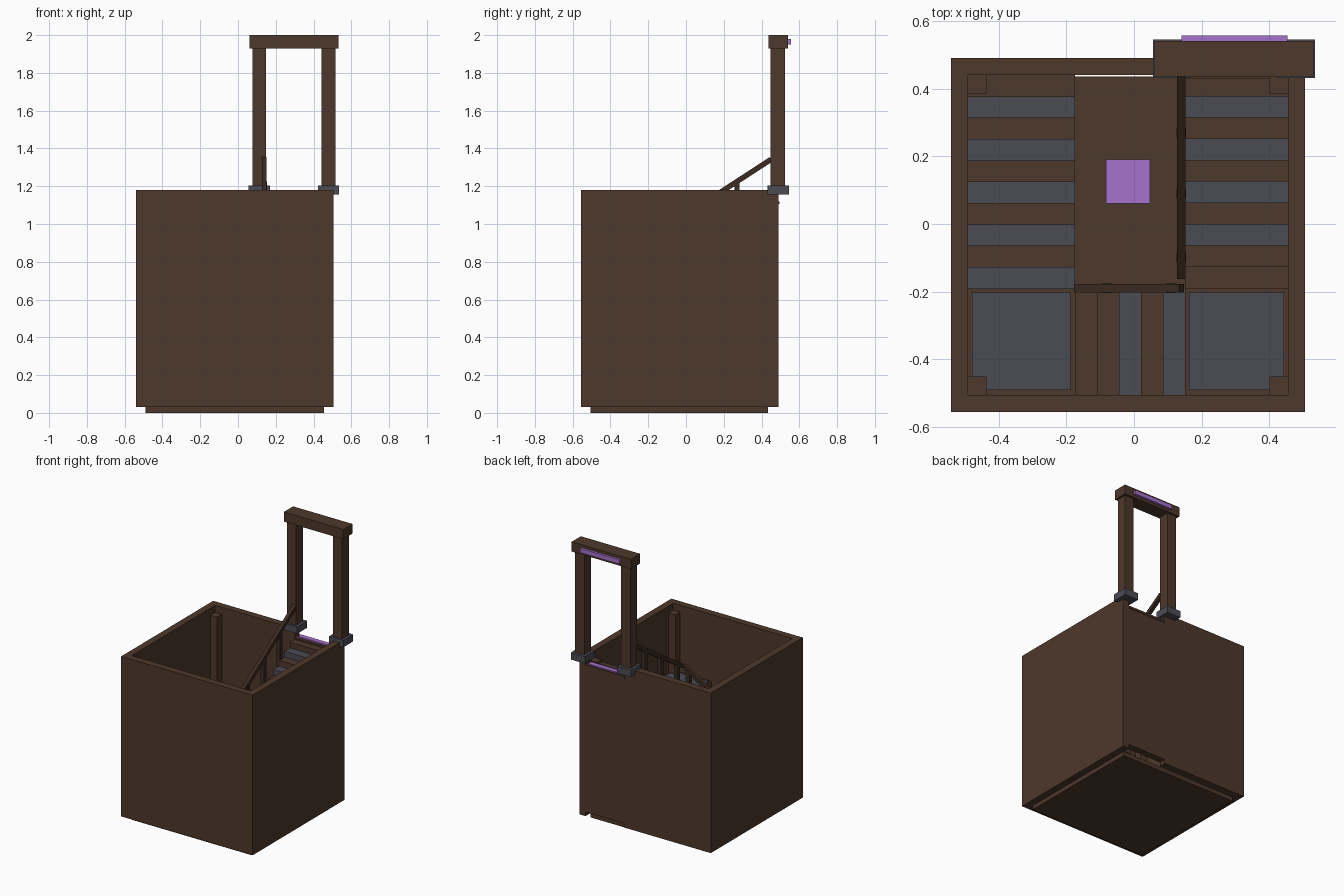
import bpy, math

if "Cube" in bpy.data.objects:
    bpy.data.objects.remove(bpy.data.objects["Cube"])


def material(name, rgb):
    m = bpy.data.materials.new(name)
    m.diffuse_color = (*rgb, 1)
    m.use_nodes = True
    m.node_tree.nodes["Principled BSDF"].inputs["Base Color"].default_value = m.diffuse_color
    return m


WOOD = material("brown wood", (0.076, 0.040, 0.024))
DARK = material("dark wood", (0.045, 0.025, 0.016))
STONE = material("grey stone", (0.070, 0.070, 0.088))
GLOW = material("purple glow", (0.39, 0.17, 0.62))


def box(name, x0, x1, y0, y1, z0, z1, mat, rot=(0, 0, 0)):
    bpy.ops.mesh.primitive_cube_add(
        size=1, location=((x0 + x1) / 2, (y0 + y1) / 2, (z0 + z1) / 2), rotation=rot)
    ob = bpy.context.object
    ob.name = name
    ob.scale = (x1 - x0, y1 - y0, z1 - z0)
    ob.data.materials.append(mat)
    return ob


# inner and outer limits of the shaft
XO0, XO1, YO0, YO1 = -0.54, 0.505, -0.555, 0.49
XI0, XI1, YI0, YI1 = -0.49, 0.455, -0.505, 0.44
CX0, CX1, CY = -0.175, 0.15, -0.19   # open well in the middle
ZB, ZT = 0.03, 1.18

# floor and walls, the back wall is lower at the doorway
box("floor", XI0, XI1, YI0, 0.435, 0, ZB, WOOD)
box("left_wall", XO0, XI0, YO0, YO1, ZB, ZT, WOOD)
box("right_wall", XI1, XO1, YO0, YO1, ZB, ZT, WOOD)
box("front_wall", XI0, XI1, YO0, YI0, ZB, ZT, WOOD)
box("back_wall", XI0, CX1 - 0.005, YI1, YO1, ZB, ZT, WOOD)
box("doorway_wall", CX1 - 0.005, XI1, YI1, YO1, 0.06, 1.105, WOOD)
box("doorway_sill", CX1 - 0.005, XI1, 0.43, 0.495, 1.105, 1.12, WOOD)
box("doorway_glow", 0.16, 0.44, 0.45, 0.485, 1.12, 1.128, GLOW)

# corner posts
P = 0.055
for x in (XI0, XI1 - P):
    for y in (YI0, YI1 - P):
        box("corner_post", x, x + P, y, y + P, ZB, 1.13, WOOD)

# stairs winding down: back right, across the front, then back left
RISE, THICK, TOP = 0.0412, 0.05, 1.11


def level(k):
    return TOP - RISE * k


def tread(name, x0, x1, y0, y1, k, mat):
    z = level(k)
    box(name, x0, x1, y0, y1, max(z - THICK, ZB), z, mat)


RUN = (YI1 - CY) / 10
for i in range(10):
    y = YI1 - i * RUN
    tread("right_step", CX1, XI1, y - RUN, y, i, STONE if i in (1, 3, 5, 7) else WOOD)
    y = CY + i * RUN
    tread("left_step", XI0, CX0, y, y + RUN, 17 + i, WOOD if i % 2 else STONE)
w = (CX1 - CX0) / 5
for i in range(5):
    x = CX1 - i * w
    tread("front_step", x - w, x, YI0, CY, 11 + i, STONE if i in (0, 2) else WOOD)

# landings with stone inlay
for x0, x1, k in ((CX1, XI1, 10), (XI0, CX0, 16)):
    tread("landing", x0, x1, YI0, CY, k, WOOD)
    z = level(k)
    box("landing_inlay", x0 + 0.012, x1 - 0.012, YI0 + 0.014, CY - 0.012, z, z + 0.006, STONE)

# sloping handrails with posts
SLOPE = 0.65
ANG = math.atan(SLOPE)


def rail_z(y):
    return 1.342 + SLOPE * (y - 0.45)


ya, yb = -0.155, 0.45
ym, zm = (ya + yb) / 2, rail_z((ya + yb) / 2)
h = (yb - ya) / math.cos(ANG) / 2
box("side_handrail", 0.127, 0.152, ym - h, ym + h, zm - 0.014, zm + 0.014, DARK, (ANG, 0, 0))
for y in (0.27, 0.09, -0.10):
    k = int((YI1 - y) / RUN)
    box("side_rail_post", 0.126, 0.154, y - 0.014, y + 0.014, level(k) - THICK, rail_z(y), DARK)

xa, xb = -0.17, 0.14
xm, zm = (xa + xb) / 2, 0.83
h = (xb - xa) / math.cos(ANG) / 2
box("front_handrail", xm - h, xm + h, -0.202, -0.177, zm - 0.014, zm + 0.014, DARK, (0, -ANG, 0))
for x in (-0.08, 0.11):
    k = 11 + int((CX1 - x) / w)
    box("front_rail_post", x - 0.015, x + 0.015, -0.204, -0.175,
        level(k) - THICK, zm + SLOPE * (x - xm), DARK)

# gate over the entrance
for x in (0.1125, 0.4785):
    box("gate_foot", x - 0.056, x + 0.056, 0.432, 0.545, 1.155, 1.205, STONE)
    box("gate_post", x - 0.037, x + 0.037, 0.447, 0.523, 1.205, 1.93, WOOD)
box("gate_lintel", 0.06, 0.531, 0.436, 0.54, 1.93, 2.0, WOOD)
box("gate_glow_strip", 0.14, 0.454, 0.54, 0.557, 1.95, 1.98, GLOW)

# glowing plate on the floor of the well
box("floor_glow", -0.082, 0.048, 0.06, 0.19, ZB, ZB + 0.009, GLOW)
